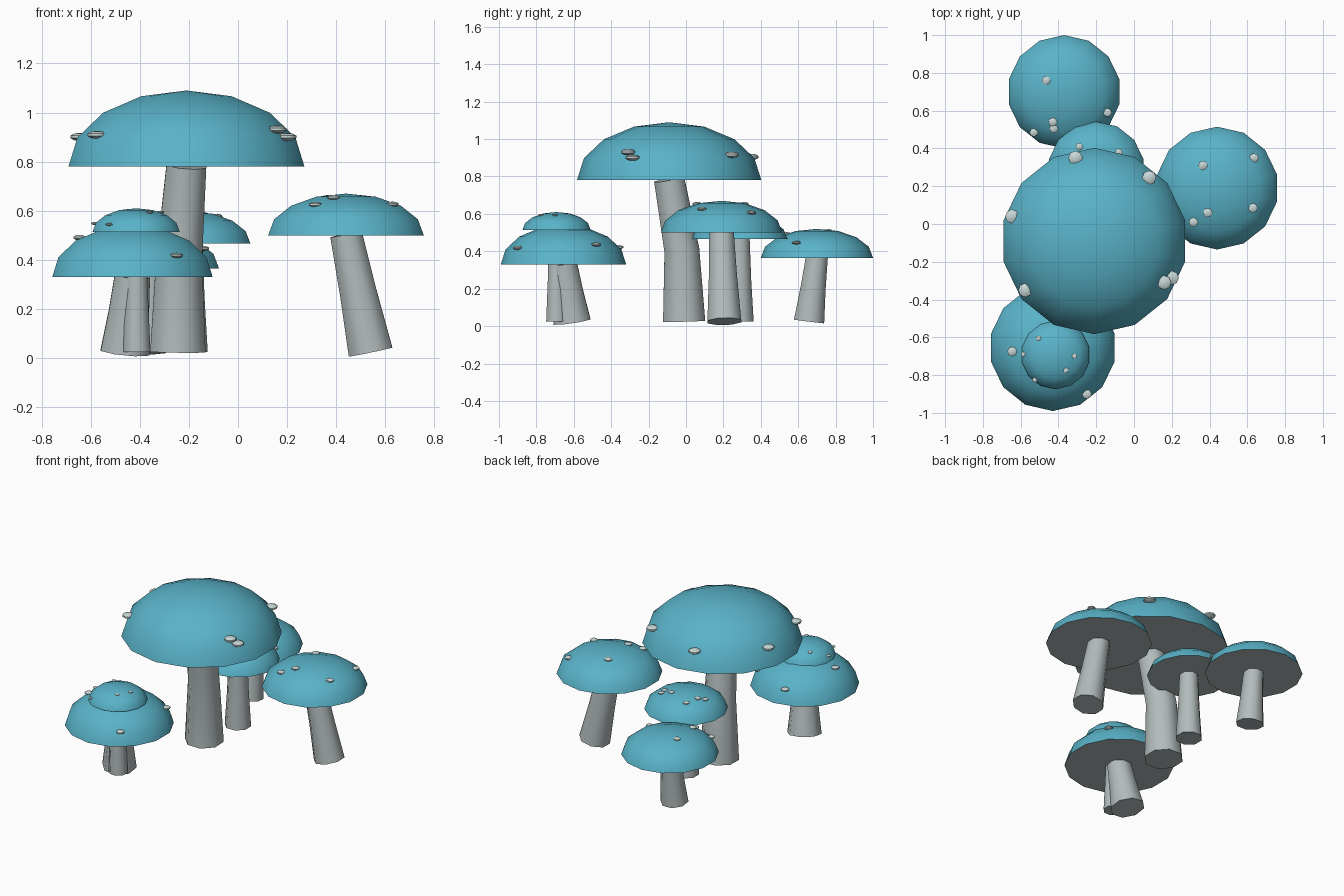
import bpy, bmesh, math
from mathutils import Vector, Matrix

cube = bpy.data.objects.get("Cube")
if cube:
    bpy.data.objects.remove(cube, do_unlink=True)


def material(name, rgb):
    m = bpy.data.materials.new(name)
    m.use_nodes = True
    m.diffuse_color = (*rgb, 1)
    m.node_tree.nodes["Principled BSDF"].inputs["Base Color"].default_value = (*rgb, 1)
    return m


TEAL = material("cap_teal", (0.10, 0.45, 0.58))
GREY = material("stem_grey", (0.45, 0.50, 0.50))
PALE = material("spot_pale", (0.58, 0.68, 0.68))


def finish(bm, name, *mats):
    bmesh.ops.recalc_face_normals(bm, faces=bm.faces)
    mesh = bpy.data.meshes.new(name)
    bm.to_mesh(mesh)
    bm.free()
    for m in mats:
        mesh.materials.append(m)
    obj = bpy.data.objects.new(name, mesh)
    bpy.context.collection.objects.link(obj)
    bpy.ops.object.select_all(action="DESELECT")
    obj.select_set(True)
    bpy.context.view_layer.objects.active = obj
    bpy.ops.object.shade_smooth_by_angle(angle=math.radians(50))


def add_ring(bm, centre, radius, sides, start, turn=Matrix.Identity(3)):
    ring = []
    for i in range(sides):
        a = start + math.tau * i / sides
        ring.append(bm.verts.new(centre + turn @ Vector((math.cos(a), math.sin(a), 0)) * radius))
    return ring


def bridge(bm, rings):
    for lower, upper in zip(rings, rings[1:]):
        for i in range(len(lower)):
            bm.faces.new((lower[i - 1], lower[i], upper[i], upper[i - 1]))


# Domed cap with a flat grey underside
def make_cap(name, centre, radius, height, bands=4):
    bm = bmesh.new()
    rings = []
    for b in range(bands):
        t = math.pi / 2 * b / bands
        lift = Vector((0, 0, height * math.sin(t)))
        rings.append(add_ring(bm, centre + lift, radius * math.cos(t), 14, math.pi / 2))
    bridge(bm, rings)
    top = bm.verts.new(centre + Vector((0, 0, height)))
    for i in range(len(rings[-1])):
        bm.faces.new((rings[-1][i - 1], rings[-1][i], top))
    bm.faces.new(rings[0]).material_index = 1
    finish(bm, name, TEAL, GREY)


# Leaning, tapered stem: each ring lies square to the path
def make_stem(name, foot, head, radius, bend):
    bm = bmesh.new()
    middle = foot.lerp(head, bend)
    middle.z = (foot.z + head.z) / 2
    path = [foot, middle, head]
    axes = [middle - foot, head - foot, head - middle]
    rings = []
    for point, axis, taper in zip(path, axes, (1, 0.83, 0.72)):
        turn = Vector((0, 0, 1)).rotation_difference(axis).to_matrix()
        rings.append(add_ring(bm, point, radius * taper, 8, math.pi / 8, turn))
    bridge(bm, rings)
    bm.faces.new(rings[0])
    bm.faces.new(rings[-1])
    finish(bm, name, GREY)


# Flattened pebble-like spots resting on the dome
def make_spots(name, centre, radius, height, spots):
    bm = bmesh.new()
    for x, y in spots:
        r = math.hypot(x - centre.x, y - centre.y) / radius
        z = centre.z + height * math.sqrt(max(0.06, 1 - r * r))
        place = Matrix.Translation((x, y, z)) @ Matrix.Diagonal((1, 1, 0.42, 1))
        bmesh.ops.create_uvsphere(bm, u_segments=8, v_segments=5,
                                  radius=radius * 0.08, matrix=place)
    finish(bm, name, PALE)


def mushroom(label, cap, radius, height, foot, thickness, spots, bend=0.5):
    centre = Vector(cap)
    make_cap(label + "_cap", centre, radius, height)
    make_stem(label + "_stem", Vector((*foot, 0.025)), centre + Vector((0, 0, 0.005)),
              thickness, bend)
    make_spots(label + "_spots", centre, radius, height, spots)


mushroom("large", cap=(-0.21, -0.09, 0.78), radius=0.493, height=0.31,
         foot=(-0.245, -0.01), thickness=0.122, bend=0.15,
         spots=[(-0.31, 0.35), (0.08, 0.245), (-0.645, 0.04),
                (-0.575, -0.35), (0.16, -0.31), (0.2, -0.285)])

mushroom("left", cap=(0.44, 0.19, 0.5), radius=0.325, height=0.17,
         foot=(0.54, 0.205), thickness=0.098,
         spots=[(0.365, 0.31), (0.635, 0.35), (0.63, 0.085), (0.39, 0.06), (0.315, 0.01)])

mushroom("back", cap=(-0.37, 0.7, 0.365), radius=0.3, height=0.155,
         foot=(-0.375, 0.658), thickness=0.088,
         spots=[(-0.465, 0.76), (-0.14, 0.59), (-0.43, 0.54), (-0.425, 0.505), (-0.53, 0.485)])

mushroom("middle", cap=(-0.2, 0.285, 0.466), radius=0.257, height=0.132,
         foot=(-0.2, 0.285), thickness=0.083,
         spots=[(-0.29, 0.41), (-0.08, 0.38), (-0.085, 0.35),
                (-0.147, 0.364), (-0.32, 0.33), (-0.355, 0.3)])

mushroom("front", cap=(-0.43, -0.655, 0.33), radius=0.335, height=0.21,
         foot=(-0.46, -0.61), thickness=0.108,
         spots=[(-0.645, -0.675), (-0.25, -0.9), (-0.2, -0.48), (-0.49, -0.36)])

# Small one growing up through the front cap
mushroom("small", cap=(-0.415, -0.692, 0.514), radius=0.182, height=0.096,
         foot=(-0.412, -0.692), thickness=0.06,
         spots=[(-0.585, -0.69), (-0.525, -0.825), (-0.505, -0.605),
                (-0.36, -0.775), (-0.315, -0.7)])
